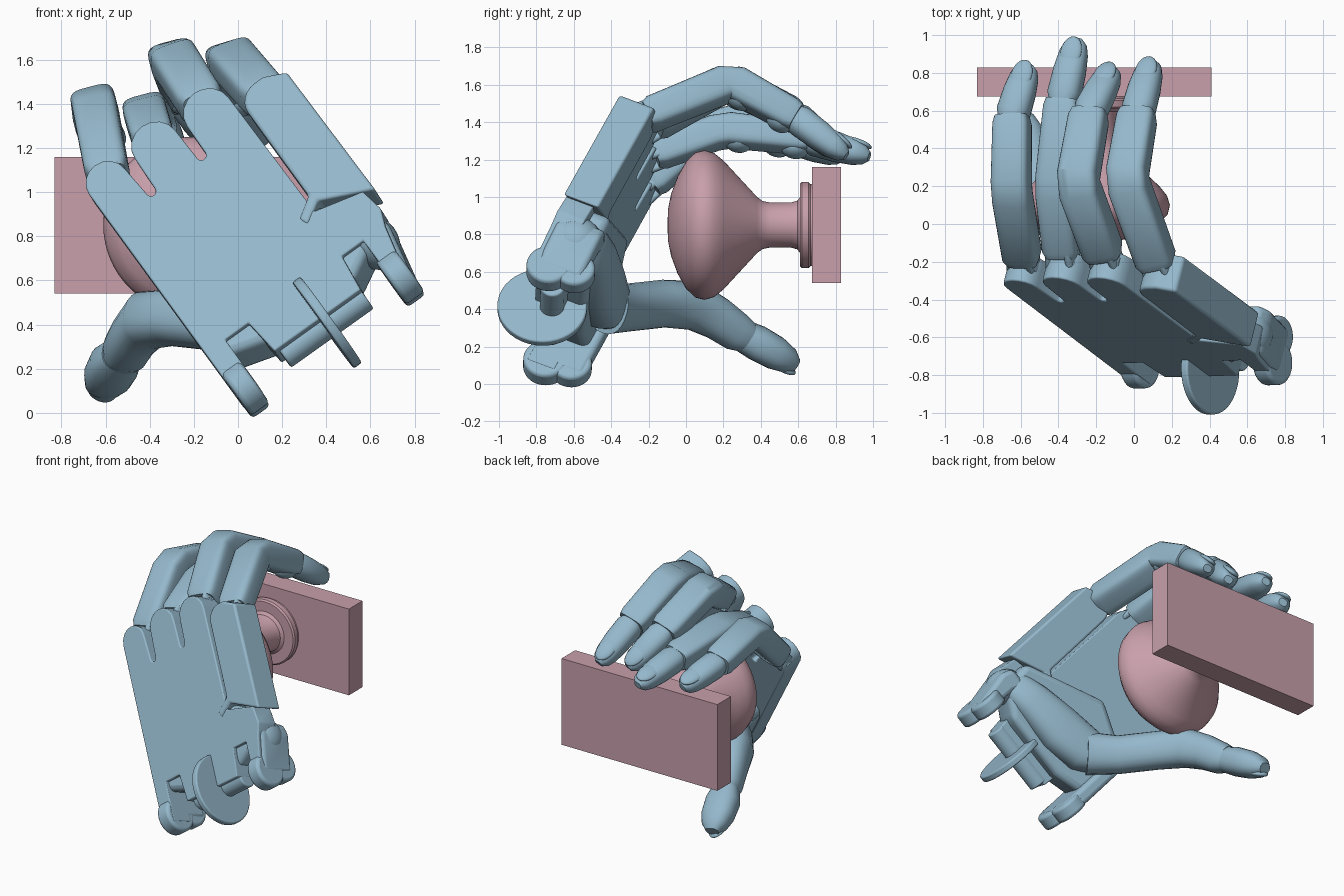
import bpy, bmesh, math
from mathutils import Vector, Matrix

if "Cube" in bpy.data.objects:
    bpy.data.objects.remove(bpy.data.objects["Cube"])

def material(name, rgb):
    m = bpy.data.materials.new(name)
    m.diffuse_color = (*rgb, 1)
    m.use_nodes = True
    m.node_tree.nodes["Principled BSDF"].inputs["Base Color"].default_value = m.diffuse_color
    return m
BLUE = material("blue", (0.30, 0.48, 0.60))
PINK = material("pink", (0.58, 0.35, 0.41))

# palm frame: u along the fingers, v across to the thumb side, w to the palm side
D = Vector((-0.54, 0.41, 0.74)).normalized()
S = Vector((0.81, 0.02, 0.58))
S = (S - D * S.dot(D)).normalized()
N = D.cross(S)
PALM = Matrix((D, S, N)).transposed().to_4x4()
PALM.translation = Vector((0.05, -0.88, 0.03))
def P(u, v, w):
    return PALM @ Vector((u, v, w))

def finish(name, bm, mat=BLUE, bevel=0, angle=35):
    bmesh.ops.recalc_face_normals(bm, faces=bm.faces)
    me = bpy.data.meshes.new(name)
    bm.to_mesh(me)
    bm.free()
    ob = bpy.data.objects.new(name, me)
    bpy.context.collection.objects.link(ob)
    me.materials.append(mat)
    if bevel:
        b = ob.modifiers.new("bevel", 'BEVEL')
        b.width, b.segments = bevel, 3
    bpy.ops.object.select_all(action='DESELECT')
    ob.select_set(True)
    bpy.context.view_layer.objects.active = ob
    bpy.ops.object.shade_smooth_by_angle(angle=math.radians(angle))
    return ob

def loft(name, secs, side=(0.95, 0, 0.25), p=3.0, n=24):
    """Skin rounded-box sections (point, half width, half thickness)."""
    bm = bmesh.new()
    pts = [Vector(s[0]) for s in secs]
    rings = []
    for i, (_, hw, ht) in enumerate(secs):
        t = (pts[min(i + 1, len(pts) - 1)] - pts[max(i - 1, 0)]).normalized()
        sd = Vector(side)
        sd = (sd - t * sd.dot(t)).normalized()
        up = sd.cross(t)
        ring = []
        for k in range(n):
            a = 2 * math.pi * (k + 0.5) / n
            c, s = math.cos(a), math.sin(a)
            x = math.copysign(abs(c) ** (2 / p), c) * hw
            y = math.copysign(abs(s) ** (2 / p), s) * ht
            ring.append(bm.verts.new(pts[i] + sd * x + up * y))
        rings.append(ring)
    for a, b in zip(rings, rings[1:]):
        for k in range(n):
            bm.faces.new((a[k], a[(k + 1) % n], b[(k + 1) % n], b[k]))
    bm.faces.new(rings[0])
    bm.faces.new(rings[-1])
    return finish(name, bm)

def cylinder(name, center, axis, r, length, bevel=0.01):
    bm = bmesh.new()
    q = Vector(axis).to_track_quat('Z', 'Y').to_matrix().to_4x4()
    bmesh.ops.create_cone(bm, cap_ends=True, segments=40, radius1=r, radius2=r,
                          depth=length, matrix=Matrix.Translation(center) @ q)
    return finish(name, bm, bevel=bevel)

def ellipsoid(name, center, x, z, size):
    x = Vector(x).normalized()
    z = Vector(z)
    z = (z - x * z.dot(x)).normalized()
    m = Matrix((x, z.cross(x), z)).transposed().to_4x4()
    m.translation = Vector(center)
    bm = bmesh.new()
    bmesh.ops.create_uvsphere(bm, u_segments=24, v_segments=12, radius=1,
                              matrix=m @ Matrix.Diagonal((*size, 1)))
    return finish(name, bm, angle=60)

def slab(name, outline, w0, w1, bevel=0.02):
    """Extrude a (u, v) outline through the palm thickness."""
    bm = bmesh.new()
    f = bm.faces.new([bm.verts.new(P(u, v, w0)) for u, v in outline])
    g = bmesh.ops.extrude_face_region(bm, geom=[f])
    bmesh.ops.translate(bm, vec=N * (w1 - w0),
                        verts=[e for e in g["geom"] if isinstance(e, bmesh.types.BMVert)])
    return finish(name, bm, bevel=bevel)

def arc(u, v, r, a0, a1, n=8):
    return [(u + r * math.cos(math.radians(a0 + (a1 - a0) * i / n)),
             v + r * math.sin(math.radians(a0 + (a1 - a0) * i / n))) for i in range(n + 1)]

# palm plate: wrist notches, thumb side, three rounded knuckle tabs with slots between
outline = [(0.07, -0.02), (0.07, 0.09), (0.34, 0.09), (0.34, 0.22), (0.15, 0.24),
           (0.15, 0.72), (0.34, 0.74), (0.34, 0.86), (0.10, 0.86), (0.10, 0.93),
           (0.34, 0.98), (0.42, 1.01), (0.54, 0.99), (0.60, 0.76)]
outline += arc(1.31, 0.635, 0.115, 90, -90)
outline += arc(1.15, 0.495, 0.022, 90, 270, 4)
outline += arc(1.33, 0.355, 0.112, 90, -90)
outline += arc(1.15, 0.215, 0.022, 90, 270, 4)
outline += arc(1.32, 0.08, 0.10, 90, -90)
slab("palm_plate", outline, 0, 0.16)
slab("palm_heel", [(0.30, 0.0), (0.22, 0.26), (0.22, 0.72), (0.34, 0.92), (0.55, 0.93),
                   (0.82, 0.40), (0.66, 0.0)], 0.03, 0.26, 0.04)
slab("heel_outer_wall", [(0.10, -0.01), (0.10, 0.09), (0.62, 0.09), (0.62, -0.01)], 0.05, 0.31, 0.03)
slab("heel_thumb_wall", [(0.10, 0.87), (0.10, 0.95), (0.36, 1.0), (0.44, 0.97), (0.44, 0.82),
                         (0.34, 0.86)], 0.02, 0.28, 0.03)

# separate index side plate
slab("index_plate", [(0.51, 1.04), (0.63, 0.80), (0.56, 0.70), (0.61, 0.68), (0.68, 0.78)]
     + arc(1.19, 0.88, 0.10, -90, 0, 6) + [(1.29, 0.93), (1.24, 1.03)], -0.005, 0.20, 0.015)

# wrist hinge: paired ears, short pin and tensioner disc
for side, v in (("outer", 0.035), ("thumb", 0.90)):
    cylinder(side + "_wrist_ear", P(0.125, v, 0.085), S, 0.12, 0.105, 0.02)
    cylinder(side + "_wrist_ear_lower", P(0.16, v, 0.22), S, 0.11, 0.10, 0.02)
cylinder("wrist_pin", P(0.15, 0.49, 0.10), S, 0.065, 0.46)
cylinder("wrist_disc", P(0.135, 0.51, 0.05), S, 0.24, 0.045)

# thumb mount across the palm, with its rounded knuckle
ellipsoid("thumb_knuckle", P(0.36, 0.90, 0.14), D, N, (0.13, 0.11, 0.14))
loft("thumb_mount", [((0.62, -0.54, 0.80), 0.07, 0.07), ((0.57, -0.53, 0.76), 0.11, 0.10),
                     ((0.45, -0.50, 0.68), 0.13, 0.12), ((0.25, -0.47, 0.54), 0.16, 0.13),
                     ((0.07, -0.44, 0.44), 0.155, 0.13), ((-0.03, -0.40, 0.41), 0.12, 0.11)],
     side=D, p=2.6)
# thumb
TS = (0.75, 0.5, -0.35)
loft("thumb_lower", [((0.05, -0.42, 0.41), 0.13, 0.14), ((-0.12, -0.30, 0.41), 0.115, 0.125),
                     ((-0.30, -0.12, 0.43), 0.115, 0.125), ((-0.41, 0.04, 0.42), 0.125, 0.13),
                     ((-0.47, 0.17, 0.35), 0.11, 0.115), ((-0.51, 0.27, 0.28), 0.105, 0.105),
                     ((-0.53, 0.33, 0.25), 0.085, 0.085)], side=TS, p=2.4)
loft("thumb_tip", [((-0.53, 0.30, 0.26), 0.09, 0.085), ((-0.56, 0.38, 0.22), 0.115, 0.095),
                   ((-0.59, 0.48, 0.165), 0.11, 0.09), ((-0.61, 0.55, 0.125), 0.085, 0.07),
                   ((-0.62, 0.59, 0.10), 0.045, 0.035)], side=TS, p=2.4)
ellipsoid("thumb_nail", (-0.615, 0.50, 0.105), (-0.1, 0.85, -0.5), (-0.3, -0.3, -0.9), (0.10, 0.07, 0.025))

# fingers: knuckle (u, v), middle joint, end joint, tip, half width
fingers = {
    "little": ((1.35, 0.085), (-0.65, 0.18, 1.40), (-0.645, 0.57, 1.31), (-0.565, 0.83, 1.22), 0.10),
    "ring":   ((1.37, 0.355), (-0.42, 0.20, 1.36), (-0.375, 0.66, 1.31), (-0.305, 0.965, 1.22), 0.098),
    "middle": ((1.36, 0.635), (-0.30, 0.22, 1.615), (-0.235, 0.59, 1.43), (-0.12, 0.81, 1.24), 0.105),
    "index":  ((1.22, 0.89), (-0.04, 0.24, 1.615), (0.02, 0.59, 1.42), (0.09, 0.845, 1.23), 0.105),
}
for name, (k, pip, dip, tip, h) in fingers.items():
    base, pip, dip, tip = P(k[0], k[1], 0.11), Vector(pip), Vector(dip), Vector(tip)
    d1, d2, d3 = (pip - base).normalized(), (dip - pip).normalized(), (tip - dip).normalized()
    # hinge pin and two ears leave the open gap at the knuckle
    cylinder(name + "_knuckle_pin", base, S, 0.035, 0.18, 0.005)
    for sgn in (-1, 1):
        o = S * 0.065 * sgn
        loft(name + "_hinge_ear", [(base - d1 * 0.05 + o, 0.018, 0.035), (base + o, 0.022, 0.06),
                                   (base + d1 * 0.13 + o * 0.9, 0.022, 0.06)], side=S)
    # lower two bones with a chamfered bend
    loft(name + "_finger", [(base + d1 * 0.05, h * 0.85, h * 0.7), (base + d1 * 0.09, h, h * 0.85),
                            (pip - d1 * 0.05, h * 1.02, h * 0.9), (pip + d2 * 0.04, h * 1.02, h * 0.9),
                            (dip - d2 * 0.04, h * 0.98, h * 0.82), (dip, h * 0.88, h * 0.72)], p=4.2)
    # fingertip, nail and pads under the joints
    L = (tip - dip).length
    q = lambda f: dip + d3 * (L * f)
    loft(name + "_fingertip", [(q(-0.08), 0.07, 0.065), (q(0.08), 0.09, 0.082), (q(0.5), 0.086, 0.078),
                               (q(0.8), 0.076, 0.066), (q(0.96), 0.06, 0.048), (q(1.05), 0.03, 0.024)], p=2.5)
    up = Vector((0.95, 0, 0.25)).cross(d3).normalized()
    ellipsoid(name + "_nail", q(0.76) + up * 0.053, d3, up, (0.09, 0.058, 0.022))
    up = Vector((0.95, 0, 0.25)).cross(d2).normalized()
    for c in (pip + d2 * 0.09, dip - d2 * 0.07):
        ellipsoid(name + "_pad", c - up * 0.06, d2, up, (0.075, 0.08, 0.055))

# door knob, turned about y
profile = [(-0.10, 0.001), (-0.095, 0.09), (-0.08, 0.165), (-0.045, 0.26), (0.0, 0.34), (0.05, 0.388),
           (0.10, 0.40), (0.15, 0.385), (0.20, 0.345), (0.38, 0.15), (0.41, 0.128), (0.45, 0.12),
           (0.56, 0.12), (0.595, 0.13), (0.61, 0.15), (0.61, 0.22), (0.62, 0.23), (0.655, 0.23),
           (0.665, 0.22), (0.675, 0.22), (0.675, 0.001)]
bm = bmesh.new()
vs = [bm.verts.new((-0.21 + r, y, 0.85)) for y, r in profile]
es = [bm.edges.new(e) for e in zip(vs, vs[1:])]
bmesh.ops.spin(bm, geom=vs + es, cent=(-0.21, 0, 0.85), axis=(0, 1, 0), angle=2 * math.pi,
               steps=64, use_merge=True)
bmesh.ops.remove_doubles(bm, verts=bm.verts, dist=0.0005)
finish("knob", bm, PINK)

# door panel
bm = bmesh.new()
bmesh.ops.create_cube(bm, size=1, matrix=Matrix.Translation((-0.21, 0.752, 0.85))
                      @ Matrix.Diagonal((1.24, 0.155, 0.62, 1)))
finish("door_panel", bm, PINK)
